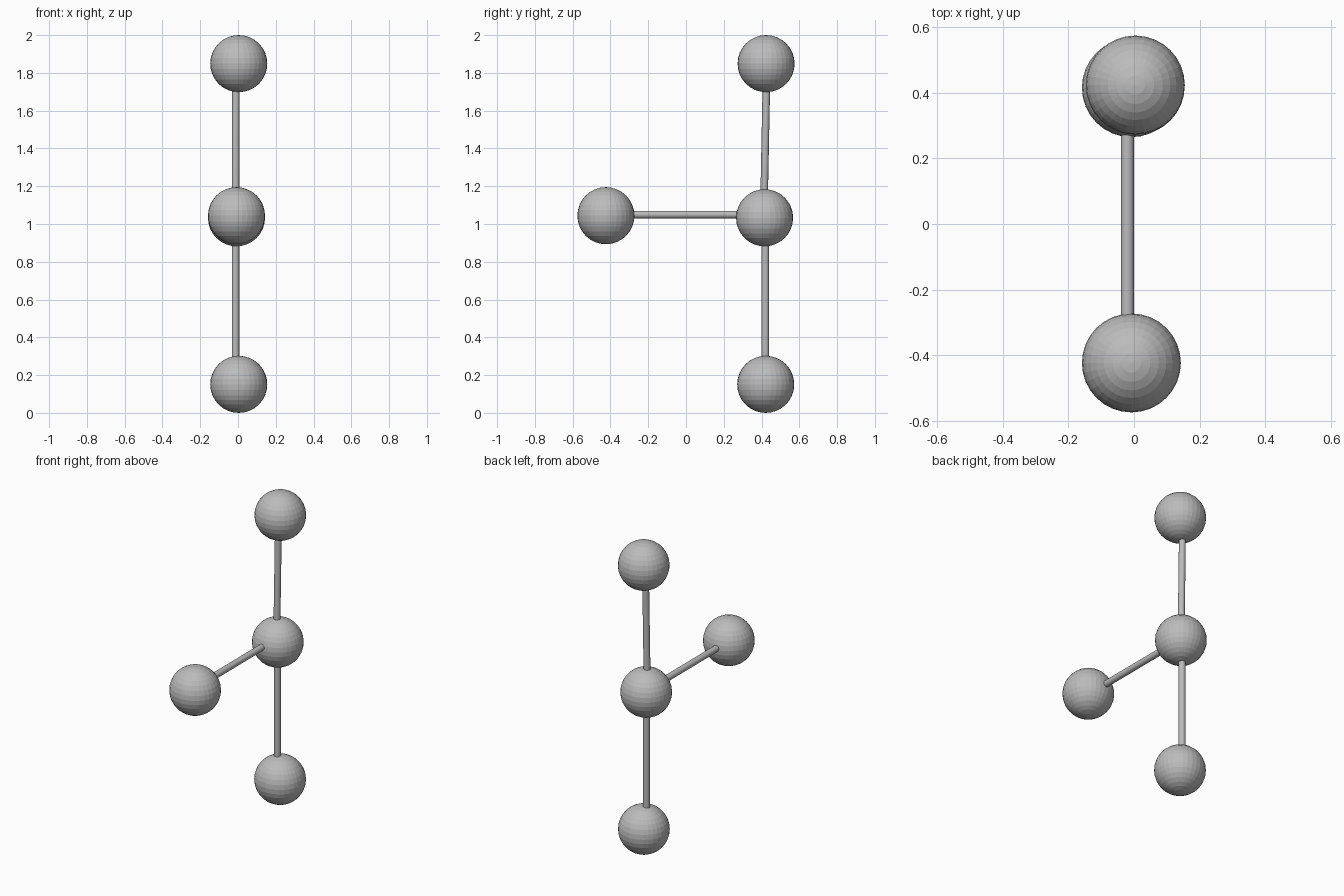
import bpy
from mathutils import Vector

if "Cube" in bpy.data.objects:
    bpy.data.objects.remove(bpy.data.objects["Cube"])

grey = bpy.data.materials.new("neutral grey")
grey.diffuse_color = (0.5, 0.5, 0.5, 1)
grey.use_nodes = True
grey.node_tree.nodes["Principled BSDF"].inputs["Base Color"].default_value = grey.diffuse_color


def ball(name, centre):
    bpy.ops.mesh.primitive_uv_sphere_add(segments=32, ring_count=16, radius=0.151, location=centre)
    obj = bpy.context.object
    obj.name = name
    obj.data.materials.append(grey)


def rod(name, start, end):
    a, b = Vector(start), Vector(end)
    bpy.ops.mesh.primitive_cylinder_add(vertices=32, radius=0.02, depth=(b - a).length,
                                        location=(a + b) / 2)
    obj = bpy.context.object
    obj.name = name
    obj.rotation_mode = 'QUATERNION'
    obj.rotation_quaternion = (b - a).to_track_quat('Z', 'Y')
    obj.data.materials.append(grey)
    bpy.ops.object.shade_smooth_by_angle()


# Four balls: a centre one and three outer ones in a T layout
ball("centre_ball", (-0.008, 0.416, 1.033))
ball("top_ball", (0.004, 0.424, 1.849))
ball("bottom_ball", (0.004, 0.422, 0.151))
ball("front_ball", (-0.008, -0.424, 1.044))

# Rods, with ends buried inside the balls
rod("upper_rod", (-0.013, 0.412, 1.06), (-0.011, 0.426, 1.76))
rod("lower_rod", (-0.013, 0.42, 0.24), (-0.013, 0.42, 1.0))
rod("front_rod", (-0.02, -0.36, 1.05), (-0.02, 0.36, 1.05))
